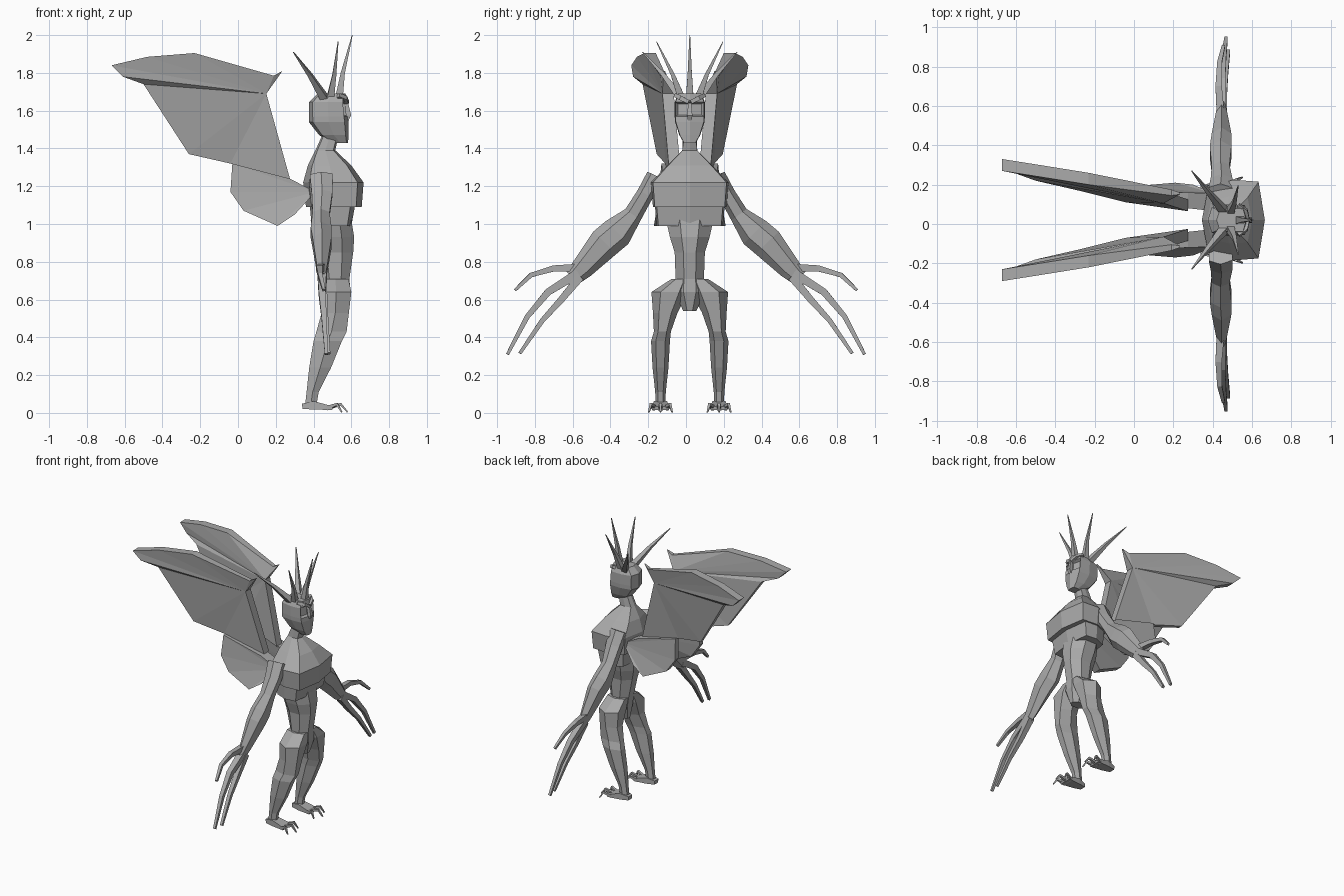
import bpy, bmesh, math
from mathutils import Vector

cube = bpy.data.objects.get("Cube")
if cube:
    bpy.data.objects.remove(cube, do_unlink=True)

stone = bpy.data.materials.new("stone_grey")
stone.use_nodes = True
GREY = (0.4, 0.4, 0.4, 1)
stone.diffuse_color = GREY
stone.node_tree.nodes["Principled BSDF"].inputs["Base Color"].default_value = GREY

MID = 0.02  # symmetry plane of the body


def ngon(n):
    """Unit cross-section with flat sides facing the axes."""
    r = 1 / math.cos(math.pi / n)
    return [(r * math.cos(math.pi * (2 * i + 1) / n), r * math.sin(math.pi * (2 * i + 1) / n)) for i in range(n)]


BOX, OCT = ngon(4), ngon(8)
HEX = [(1, .5), (0, 1), (-1, .5), (-1, -.5), (0, -1), (1, -.5)]
CHEST = [(1, 0), (.8, .95), (0, 1), (-.8, .8), (-1, 0), (-.8, -.8), (0, -1), (.8, -.95)]


def finish(name, bm, mirror, mid=MID):
    bmesh.ops.recalc_face_normals(bm, faces=bm.faces)
    me = bpy.data.meshes.new(name)
    bm.to_mesh(me)
    bm.free()
    me.materials.append(stone)
    ob = bpy.data.objects.new(name, me)
    ob.location.y = mid
    bpy.context.collection.objects.link(ob)
    if mirror:
        m = ob.modifiers.new("mirror", "MIRROR")
        m.use_axis = (False, True, False)
        m.use_mirror_merge = False
    return ob


def loft(bm, stations, shape=BOX, ref=(1, 0, 0), flat=False):
    """Skin rings (x, y, z, half size along ref, half size across)."""
    pts = [Vector(s[:3]) for s in stations]
    rings = []
    for i, s in enumerate(stations):
        t = Vector((0, 0, 1)) if flat else (pts[min(i + 1, len(pts) - 1)] - pts[max(i - 1, 0)]).normalized()
        u = Vector(ref)
        u = (u - t * u.dot(t)).normalized()
        v = t.cross(u)
        rings.append([bm.verts.new(pts[i] + u * s[3] * a + v * s[4] * b) for a, b in shape])
    n = len(shape)
    for lo, hi in zip(rings, rings[1:]):
        for k in range(n):
            bm.faces.new((lo[k], lo[(k + 1) % n], hi[(k + 1) % n], hi[k]))
    bm.faces.new(rings[0])
    bm.faces.new(rings[-1])


def stack(bm, levels, shape):
    """Upright loft from (z, back x, front x, half width)."""
    loft(bm, [((b + f) / 2, 0, z, (f - b) / 2, w) for z, b, f, w in levels], shape, flat=True)


def spike(bm, path, r, ref=(1, 0, 0), tip=.2):
    """Tapering claw, finger or horn along a path."""
    n = len(path) - 1
    loft(bm, [(*p, r * (1 - (1 - tip) * i / n), r * (1 - (1 - tip) * i / n)) for i, p in enumerate(path)], BOX, ref)


def panel(bm, outline):
    """Wing panel fanned from its first point (x, y, z, half thickness)."""
    sides = [[bm.verts.new((x, y + s * h, z)) for x, y, z, h in outline] for s in (-1, 1)]
    n = len(outline)
    for vs in sides:
        for i in range(1, n - 1):
            bm.faces.new((vs[0], vs[i], vs[i + 1]))
    a, b = sides
    for i in range(n):
        j = (i + 1) % n
        bm.faces.new((a[i], a[j], b[j], b[i]))


# Chest, neck and rib tier
bm = bmesh.new()
stack(bm, [(1.09, .36, .655, .195), (1.22, .345, .665, .205), (1.31, .37, .60, .12),
           (1.39, .41, .515, .04), (1.48, .45, .535, .035)], CHEST)
stack(bm, [(.99, .39, .60, .175), (1.1, .38, .62, .185)], CHEST)
finish("chest_and_neck", bm, False)

# Abdomen and groin
bm = bmesh.new()
stack(bm, [(.54, .46, .57, .035), (.64, .45, .595, .08), (.71, .44, .59, .075),
           (.85, .41, .61, .08), (.93, .39, .615, .105), (1.02, .385, .60, .125)], OCT)
finish("abdomen", bm, False)

# Head with sunken eye sockets
bm = bmesh.new()
stack(bm, [(1.43, .50, .583, .032), (1.47, .43, .585, .055), (1.54, .375, .585, .078),
           (1.57, .375, .582, .08), (1.645, .375, .575, .08), (1.69, .42, .57, .06)], CHEST)
bm.normal_update()
sockets = [f for f in bm.faces if f.normal.x > .6 and 1.58 < f.calc_center_median().z < 1.63]
bmesh.ops.inset_individual(bm, faces=sockets, thickness=.012, depth=-.02)
finish("head", bm, False)

# Nose and brow
bm = bmesh.new()
loft(bm, [(.575, 0, 1.64, .008, .008), (.585, 0, 1.575, .014, .014), (.578, 0, 1.55, .008, .01)], BOX)
finish("nose", bm, False)
bm = bmesh.new()
loft(bm, [(.575, .005, 1.645, .012, .01), (.565, .045, 1.665, .014, .012), (.53, .075, 1.68, .01, .01)], BOX)
finish("brows", bm, True)

# Horns
bm = bmesh.new()
spike(bm, [(.535, 0, 1.67), (.555, 0, 1.8), (.605, 0, 2.0)], .02, tip=.1)
finish("centre_horn", bm, False)
bm = bmesh.new()
spike(bm, [(.49, .045, 1.67), (.51, .09, 1.79), (.53, .176, 1.965)], .019, tip=.1)
spike(bm, [(.455, .05, 1.67), (.38, .14, 1.79), (.293, .25, 1.91)], .02, tip=.1)
finish("side_horns", bm, True)

# Arms with a thumb and two fingers
bm = bmesh.new()
loft(bm, [(.44, .165, 1.255, .06, .045), (.445, .215, 1.16, .055, .045), (.44, .28, 1.05, .045, .05),
          (.44, .365, .955, .055, .085), (.445, .43, .90, .05, .085),
          (.445, .55, .765, .028, .06), (.445, .60, .715, .018, .045)], HEX)
spike(bm, [(.44, .56, .77), (.43, .70, .765), (.435, .82, .73), (.455, .905, .65)], .02, tip=.4)
spike(bm, [(.445, .57, .74), (.445, .73, .64), (.455, .84, .51), (.468, .945, .31)], .024, tip=.35)
spike(bm, [(.45, .56, .72), (.455, .66, .60), (.465, .76, .49), (.48, .88, .315)], .022, tip=.4)
finish("arms", bm, True, 0)

# Legs
bm = bmesh.new()
loft(bm, [(.515, .05, .71, .07, .045), (.52, .105, .64, .08, .098), (.515, .13, .53, .072, .065),
          (.495, .145, .43, .08, .045), (.475, .155, .38, .075, .05), (.435, .155, .24, .058, .042),
          (.395, .155, .11, .032, .028), (.385, .155, .04, .03, .026)], HEX, flat=True)
finish("legs", bm, True)

# Feet with hooked claws
bm = bmesh.new()
loft(bm, [(.34, .155, .035, .022, .014), (.40, .155, .04, .035, .022), (.50, .155, .025, .045, .01)], BOX, (0, 1, 0))
for side in (-1, 0, 1):
    spike(bm, [(.47, .155 + side * .03, .025), (.545 - .02 * abs(side), .155 + side * .05, .045),
               (.58 - .03 * abs(side), .155 + side * .062, .004)], .012, (0, 1, 0), .3)
finish("feet", bm, True)

# Upper and lower wing panels
bm = bmesh.new()
panel(bm, [(.15, .115, 1.69, .03), (.235, .135, 1.81, .004), (.19, .14, 1.785, .015),
           (-.23, .21, 1.905, .03), (-.48, .25, 1.885, .03), (-.67, .28, 1.84, .03),
           (-.61, .27, 1.78, .03), (-.5, .225, 1.74, .025), (-.26, .16, 1.37, .015),
           (-.04, .11, 1.32, .02), (.275, .075, 1.24, .03)])
finish("upper_wings", bm, True)
bm = bmesh.new()
panel(bm, [(.41, .09, 1.17, .045), (.275, .1, 1.24, .04), (-.03, .13, 1.32, .02), (-.04, .145, 1.17, .02),
           (.03, .15, 1.07, .025), (.21, .16, .99, .03), (.3, .14, 1.05, .04)])
finish("lower_wings", bm, True)
